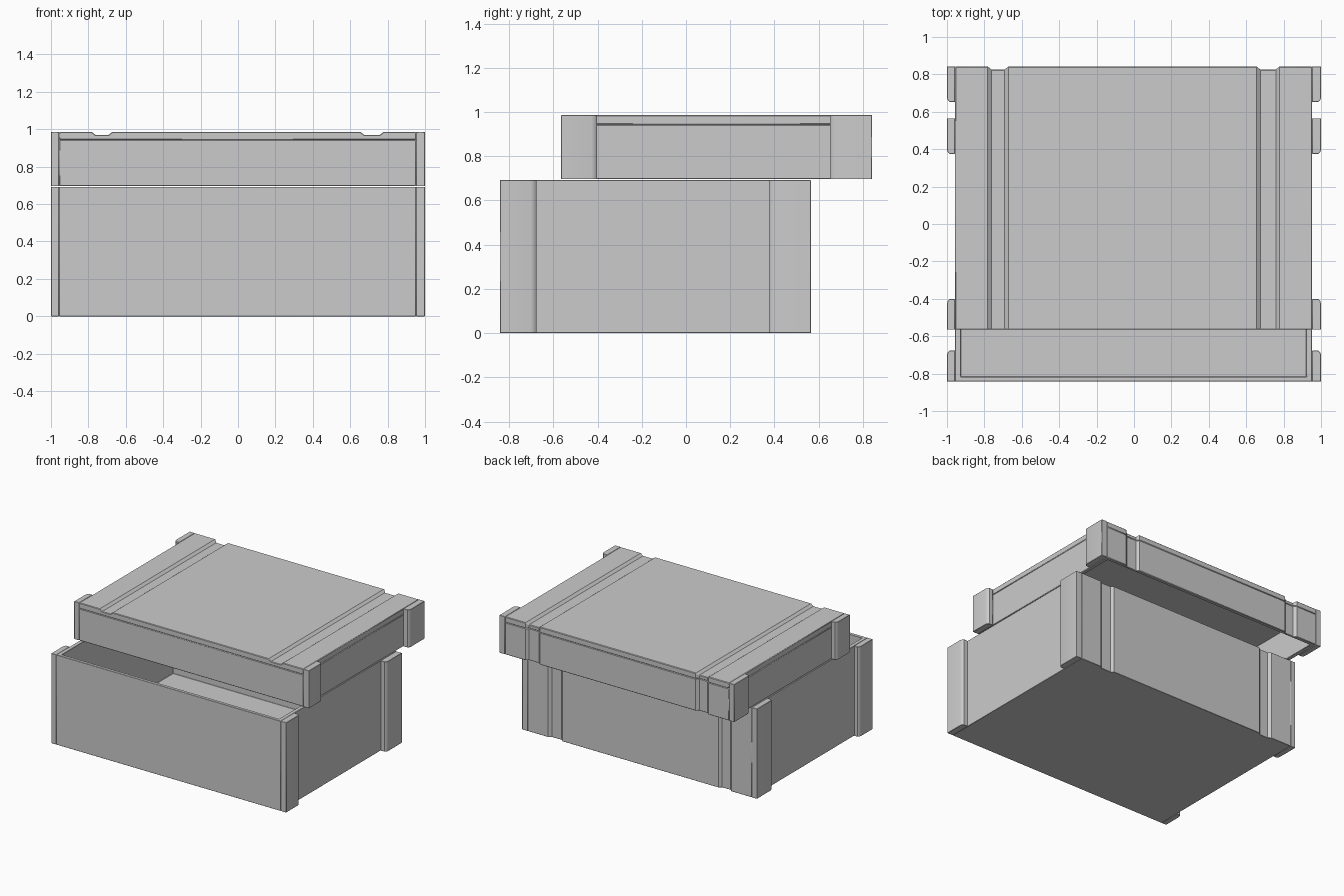
import bpy
import bmesh
from math import radians
from mathutils import Vector

if "Cube" in bpy.data.objects:
    bpy.data.objects.remove(bpy.data.objects["Cube"])

X0, X1 = -0.957, 0.952          # side faces of the body
WALL = 0.03
GROOVES = [(-0.782, -0.672), (0.655, 0.778)]
DEPTH = 0.016


def prism(name, points, offset):
    """Extrude a closed 3D outline along an offset vector."""
    bm = bmesh.new()
    face = bm.faces.new([bm.verts.new(p) for p in points])
    ext = bmesh.ops.extrude_face_region(bm, geom=[face])
    verts = [g for g in ext["geom"] if isinstance(g, bmesh.types.BMVert)]
    bmesh.ops.translate(bm, verts=verts, vec=Vector(offset))
    bmesh.ops.recalc_face_normals(bm, faces=bm.faces)
    mesh = bpy.data.meshes.new(name)
    bm.to_mesh(mesh)
    bm.free()
    obj = bpy.data.objects.new(name, mesh)
    bpy.context.collection.objects.link(obj)
    return obj


def box(name, x, y, z):
    outline = [(x[0], y[0], z[0]), (x[1], y[0], z[0]), (x[1], y[1], z[0]), (x[0], y[1], z[0])]
    return prism(name, outline, (0, 0, z[1] - z[0]))


def activate(obj):
    bpy.ops.object.select_all(action='DESELECT')
    obj.select_set(True)
    bpy.context.view_layer.objects.active = obj


def cut(obj, cutter):
    mod = obj.modifiers.new("cut", 'BOOLEAN')
    mod.operation, mod.solver, mod.object = 'DIFFERENCE', 'EXACT', cutter
    activate(obj)
    bpy.ops.object.modifier_apply(modifier=mod.name)
    bpy.data.objects.remove(cutter, do_unlink=True)


def groove_profile(a, b):
    """Shallow trapezoid: (x, height above the surface)."""
    return [(a - 0.012, 0.012), (a, 0), (a + 0.02, -DEPTH), (b - 0.02, -DEPTH), (b, 0), (b + 0.012, 0.012)]


def cut_back_grooves(obj, back, z0, z1):
    for a, b in GROOVES:
        pts = [(x, back + h, z0 - 0.1) for x, h in groove_profile(a, b)]
        cut(obj, prism("groove_cutter", pts, (0, 0, z1 - z0 + 0.2)))


def cut_top_grooves(obj, top, y0, y1):
    for a, b in GROOVES:
        pts = [(x, y0 - 0.1, top + h) for x, h in groove_profile(a, b)]
        cut(obj, prism("groove_cutter", pts, (0, y1 - y0 + 0.2, 0)))


def finish(obj, width):
    mod = obj.modifiers.new("edge_softening", 'BEVEL')
    mod.width, mod.segments, mod.limit_method = width, 1, 'ANGLE'
    mod.angle_limit = radians(50)
    activate(obj)
    bpy.ops.object.shade_smooth_by_angle(angle=radians(35))


def cleats(prefix, y, z, ends):
    """Corner blocks on both sides, softened on the edge facing mid-side."""
    for side, face, out in (("left", X0, -1.0), ("right", X1, 1.0)):
        for place, flush, inner in (("front", y[0], ends[0]), ("back", y[1], ends[1])):
            d = 1 if inner > flush else -1
            pts = [(face, flush), (out, flush), (out, inner - 0.025 * d),
                   (out - 0.004 * out, inner - 0.01 * d), (out - 0.015 * out, inner), (face, inner)]
            obj = prism(f"{prefix}_{side}_{place}_cleat", [(px, py, z[0]) for px, py in pts],
                        (0, 0, z[1] - z[0]))
            finish(obj, 0.002)


# Open crate body
BY, BZ = (-0.842, 0.565), (0.0, 0.692)
body = box("crate_body", (X0, X1), BY, BZ)
cut_back_grooves(body, BY[1], *BZ)
cut(body, box("cavity_cutter", (X0 + WALL, X1 - WALL),
              (BY[0] + 0.025, BY[1] - WALL), (WALL, 1.0)))
finish(body, 0.002)
cleats("crate", BY, BZ, (-0.677, 0.375))

# Lid frame, hollow from below, pushed back to show the inside
LY, LZ, SEAM = (-0.565, 0.842), (0.696, 0.986), 0.943
frame = box("lid_frame", (X0, X1), LY, (LZ[0], SEAM))
cut_back_grooves(frame, LY[1], LZ[0], SEAM)
cut(frame, box("cavity_cutter", (X0 + WALL, X1 - WALL),
               (LY[0] + WALL, LY[1] - WALL), (0.5, 1.2)))
finish(frame, 0.004)

# Lid panel with grooves running over the top and down the back
panel = box("lid_panel", (X0, X1), LY, (SEAM, LZ[1]))
cut_back_grooves(panel, LY[1], SEAM, LZ[1])
cut_top_grooves(panel, LZ[1], *LY)
finish(panel, 0.004)
cleats("lid", LY, LZ, (-0.402, 0.652))
